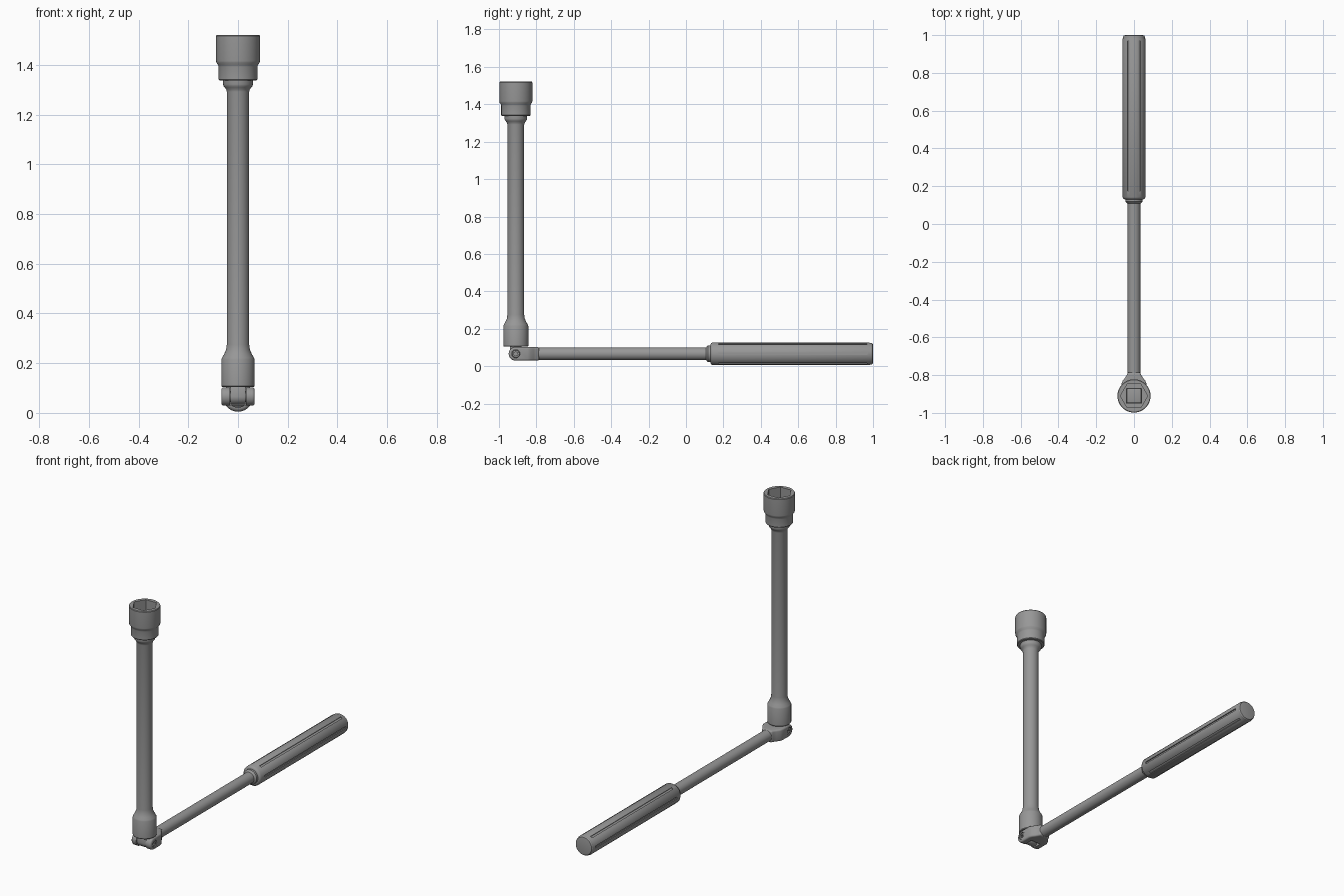
import bpy, bmesh
from math import pi, sin, cos, radians
from mathutils import Matrix, Vector

if "Cube" in bpy.data.objects:
    bpy.data.objects.remove(bpy.data.objects["Cube"])

POST_Y, BAR_Z = -0.91, 0.066

steel = bpy.data.materials.new("steel grey")
steel.diffuse_color = (0.31, 0.31, 0.31, 1)
steel.use_nodes = True
steel.node_tree.nodes["Principled BSDF"].inputs["Base Color"].default_value = steel.diffuse_color


def add_object(name, bm, matrix=Matrix()):
    bmesh.ops.transform(bm, matrix=matrix, verts=bm.verts)
    bmesh.ops.recalc_face_normals(bm, faces=bm.faces)
    mesh = bpy.data.meshes.new(name)
    bm.to_mesh(mesh)
    bm.free()
    mesh.materials.append(steel)
    obj = bpy.data.objects.new(name, mesh)
    bpy.context.collection.objects.link(obj)
    return obj


def lathe(name, profile, matrix, sides=48):
    """Closed solid turned about z from (radius, height) pairs."""
    bm = bmesh.new()
    rings = [[bm.verts.new((r * cos(2 * pi * i / sides), r * sin(2 * pi * i / sides), h))
              for i in range(sides)] for r, h in profile]
    for a, b in zip(rings, rings[1:]):
        for i in range(sides):
            j = (i + 1) % sides
            bm.faces.new((a[i], a[j], b[j], b[i]))
    bm.faces.new(rings[0])
    bm.faces.new(rings[-1])
    return add_object(name, bm, matrix)


def prism(name, points, low, high, matrix=Matrix()):
    """Outline in xy extruded along z."""
    bm = bmesh.new()
    face = bm.faces.new([bm.verts.new((x, y, low)) for x, y in points])
    top = bmesh.ops.extrude_face_region(bm, geom=[face])["geom"]
    bmesh.ops.translate(bm, vec=(0, 0, high - low),
                        verts=[v for v in top if isinstance(v, bmesh.types.BMVert)])
    return add_object(name, bm, matrix)


def ngon(radius, sides, turn=0.0):
    return [(radius * cos(turn + 2 * pi * i / sides), radius * sin(turn + 2 * pi * i / sides))
            for i in range(sides)]


def bake(obj):
    graph = bpy.context.evaluated_depsgraph_get()
    mesh = bpy.data.meshes.new_from_object(obj.evaluated_get(graph))
    obj.modifiers.clear()
    obj.data = mesh


def boolean(obj, cutter, operation="DIFFERENCE"):
    mod = obj.modifiers.new("cut", "BOOLEAN")
    mod.object, mod.operation, mod.solver = cutter, operation, "EXACT"
    bake(obj)
    bpy.data.objects.remove(cutter)


def bevel(obj, width, segments=3):
    mod = obj.modifiers.new("bevel", "BEVEL")
    mod.width, mod.segments = width, segments
    mod.limit_method, mod.angle_limit = "ANGLE", radians(40)
    bake(obj)


POST = Matrix.Translation((0, POST_Y, 0))
BAR = Matrix.Translation((0, 0, BAR_Z)) @ Matrix.Rotation(-pi / 2, 4, "X")
# Local z runs along world x, local x along world y, local y along world z
PIVOT = Matrix.Translation((0, POST_Y, BAR_Z)) @ Matrix(
    ((0, 0, 1, 0), (1, 0, 0, 0), (0, 1, 0, 0), (0, 0, 0, 1)))

# Upright extension with flared collar and neck
lathe("extension_bar", [
    (0.064, 0.105), (0.067, 0.109), (0.067, 0.215), (0.064, 0.222), (0.056, 0.236),
    (0.048, 0.254), (0.045, 0.275), (0.045, 1.292), (0.047, 1.300), (0.053, 1.309),
    (0.058, 1.315), (0.060, 1.322), (0.060, 1.345)], POST)

# Socket with a hexagonal mouth and square drive hole
socket = lathe("socket", [
    (0.075, 1.338), (0.078, 1.342), (0.078, 1.392), (0.080, 1.400), (0.087, 1.409),
    (0.088, 1.416), (0.088, 1.517), (0.085, 1.521)], POST)
boolean(socket, prism("hex_cutter", ngon(0.072, 6), 1.43, 1.6, POST))
boolean(socket, prism("square_cutter", ngon(0.057, 4, pi / 4), 1.37, 1.5, POST))
tip = prism("drive_tip", ngon(0.055, 4, pi / 4), 1.345, 1.405, POST)
bevel(tip, 0.006)

# Handle shaft
lathe("handle_shaft", [(0.034, -0.84), (0.034, 0.108), (0.038, 0.111),
                       (0.045, 0.118), (0.045, 0.14)], BAR)

# Grip with six long grooves
grip = lathe("grip", [
    (0.048, 0.130), (0.056, 0.134), (0.061, 0.142), (0.061, 0.978), (0.058, 0.984),
    (0.058, 0.992), (0.054, 0.998), (0.045, 1.0)], BAR)
for k in range(6):
    slot = [(0.054, -0.006), (0.075, -0.006), (0.075, 0.006), (0.054, 0.006)]
    boolean(grip, prism("groove_cutter", slot, 0.175, 0.968,
                        BAR @ Matrix.Rotation(k * pi / 3, 4, "Z")))

# Forked head: top outline intersected with a rounded side outline
half = [(0.034, -0.785), (0.038, -0.800), (0.048, -0.815), (0.060, -0.830),
        (0.067, -0.848), (0.067, -0.955)]
outline = half + [(-x, y) for x, y in reversed(half)]
fork = prism("fork_head", outline, 0.0, 0.13)
side = [(0.13, -0.036), (0.13, 0.036)] + [
    (-0.038 * sin(pi * i / 20), 0.037 * cos(pi * i / 20)) for i in range(21)]
boolean(fork, prism("side_cutter", side, -0.1, 0.1, PIVOT), "INTERSECT")
bevel(fork, 0.010)
gap = [(-0.032, -1.0), (0.032, -1.0), (0.032, -0.866), (-0.032, -0.866)]
boolean(fork, prism("gap_cutter", gap, 0.0, 0.2))
boolean(fork, lathe("pin_hole_cutter", [(0.022, -0.1), (0.022, 0.1)], PIVOT))

# Swivelling square tang between the fork cheeks
tang_side = [(0.031, 0.042), (-0.031, 0.042)] + [
    (-0.033 * cos(pi * i / 20), -0.033 * sin(pi * i / 20)) for i in range(21)]
tang = prism("square_tang", tang_side, -0.031, 0.031, PIVOT)
bevel(tang, 0.005, 2)

# Pivot pin with star recesses at both ends
pin = lathe("pivot_pin", [(0.019, -0.064), (0.0215, -0.061),
                          (0.0215, 0.061), (0.019, 0.064)], PIVOT)
star = [((0.013 if i % 2 else 0.009) * cos(pi * i / 6),
         (0.013 if i % 2 else 0.009) * sin(pi * i / 6)) for i in range(12)]
for low, high in ((-0.08, -0.052), (0.052, 0.08)):
    boolean(pin, prism("star_cutter", star, low, high, PIVOT))

# Smooth curved surfaces, keep machined edges crisp
for obj in bpy.context.collection.objects:
    obj.data.shade_smooth()
    obj.data.set_sharp_from_angle(angle=radians(32))
